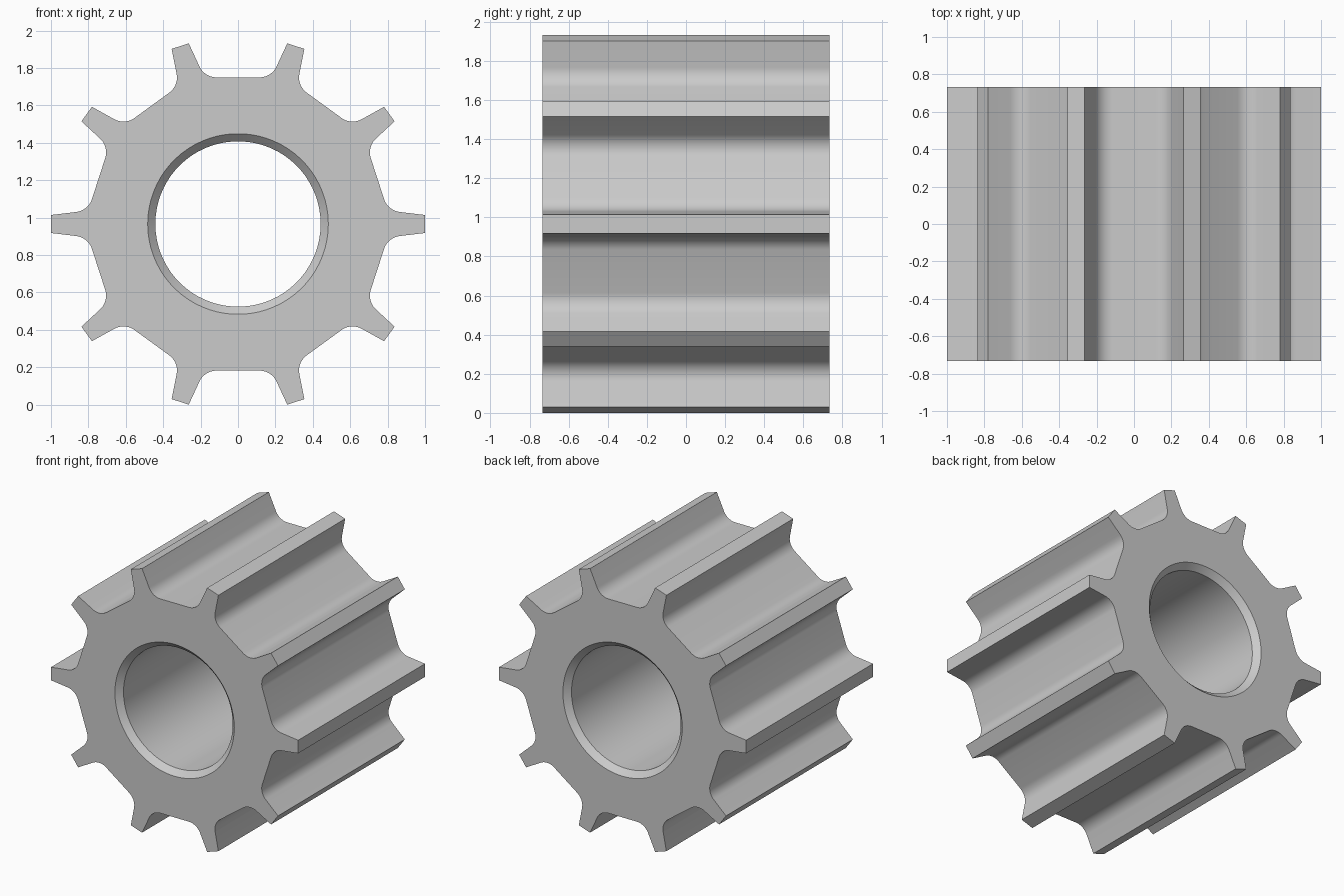
import bpy
import bmesh
from math import pi, sin, cos, tan, radians
from mathutils import Vector

cube = bpy.data.objects.get("Cube")
if cube:
    bpy.data.objects.remove(cube)

TEETH = 10
HALF_LENGTH = 0.733
CENTRE_Z = 0.966
TIP_HALF = 0.048      # half width of the tooth tip
FLANK_SLOPE = 0.12    # widening of the tooth towards the root
ROOT = 0.784          # distance of the flat root from the axis
FILLET, FILLET_STEPS = 0.10, 10
BORE, CHAMFER = 0.442, 0.041
BORE_STEPS = 7        # bore segments per tooth


def rotated(p, a):
    return Vector((p.x * cos(a) - p.y * sin(a), p.x * sin(a) + p.y * cos(a)))


def half_tooth():
    """Tip corner, then the concave fillet down to the flat root."""
    normal = rotated(Vector((1, 0)), pi / TEETH)
    along = rotated(Vector((0, 1)), pi / TEETH)
    tip = Vector((1, TIP_HALF))
    flank = Vector((-1, FLANK_SLOPE)).normalized()
    # Corner where the flank would meet the flat root
    corner = tip + flank * ((ROOT - tip.dot(normal)) / flank.dot(normal))
    turn = flank.angle(along)
    start = corner - flank * FILLET * tan(turn / 2)
    arm = Vector((-flank.y, flank.x)) * FILLET
    centre = start - arm
    return [tip] + [centre + rotated(arm, -turn * i / FILLET_STEPS)
                    for i in range(FILLET_STEPS + 1)]


def add_ring(bm, points, y):
    return [bm.verts.new((p.x, y, p.y + CENTRE_Z)) for p in points]


def add_circle(bm, radius, y):
    count = TEETH * BORE_STEPS
    return add_ring(bm, [rotated(Vector((radius, 0)), 2 * pi * i / count)
                         for i in range(count)], y)


def bridge(bm, a, b):
    for i in range(len(a)):
        bm.faces.new((a[i - 1], a[i], b[i], b[i - 1]))


bm = bmesh.new()

# Toothed outer wall
half = half_tooth()
tooth = [Vector((p.x, -p.y)) for p in reversed(half)] + half
outline = [rotated(p, 2 * pi * k / TEETH) for k in range(TEETH) for p in tooth]
outer = [add_ring(bm, outline, y) for y in (-HALF_LENGTH, HALF_LENGTH)]
bridge(bm, *outer)

# Bore with a chamfer at both ends
inner_end = HALF_LENGTH - CHAMFER
bore = [add_circle(bm, BORE + CHAMFER, -HALF_LENGTH),
        add_circle(bm, BORE, -inner_end),
        add_circle(bm, BORE, inner_end),
        add_circle(bm, BORE + CHAMFER, HALF_LENGTH)]
for a, b in zip(bore, bore[1:]):
    bridge(bm, a, b)

# End faces, one sector per tooth
for rim, hole in ((outer[0], bore[0]), (outer[1], bore[-1])):
    for k in range(TEETH):
        first = k * len(tooth)
        outside = [rim[(first + i) % len(rim)] for i in range(len(tooth) + 1)]
        inside = [hole[(k * BORE_STEPS - 2 + i) % len(hole)]
                  for i in range(BORE_STEPS + 1)]
        bm.faces.new(outside + inside[::-1])

bmesh.ops.recalc_face_normals(bm, faces=bm.faces)
mesh = bpy.data.meshes.new("pulley_gear")
bm.to_mesh(mesh)
bm.free()

# Plain grey
grey = bpy.data.materials.new("plain_grey")
grey.use_nodes = True
colour = (0.6, 0.6, 0.6, 1)
grey.diffuse_color = colour
grey.node_tree.nodes["Principled BSDF"].inputs["Base Color"].default_value = colour
mesh.materials.append(grey)

gear = bpy.data.objects.new("pulley_gear", mesh)
bpy.context.collection.objects.link(gear)
bpy.context.view_layer.objects.active = gear
gear.select_set(True)
bpy.ops.object.shade_smooth_by_angle(angle=radians(30))
